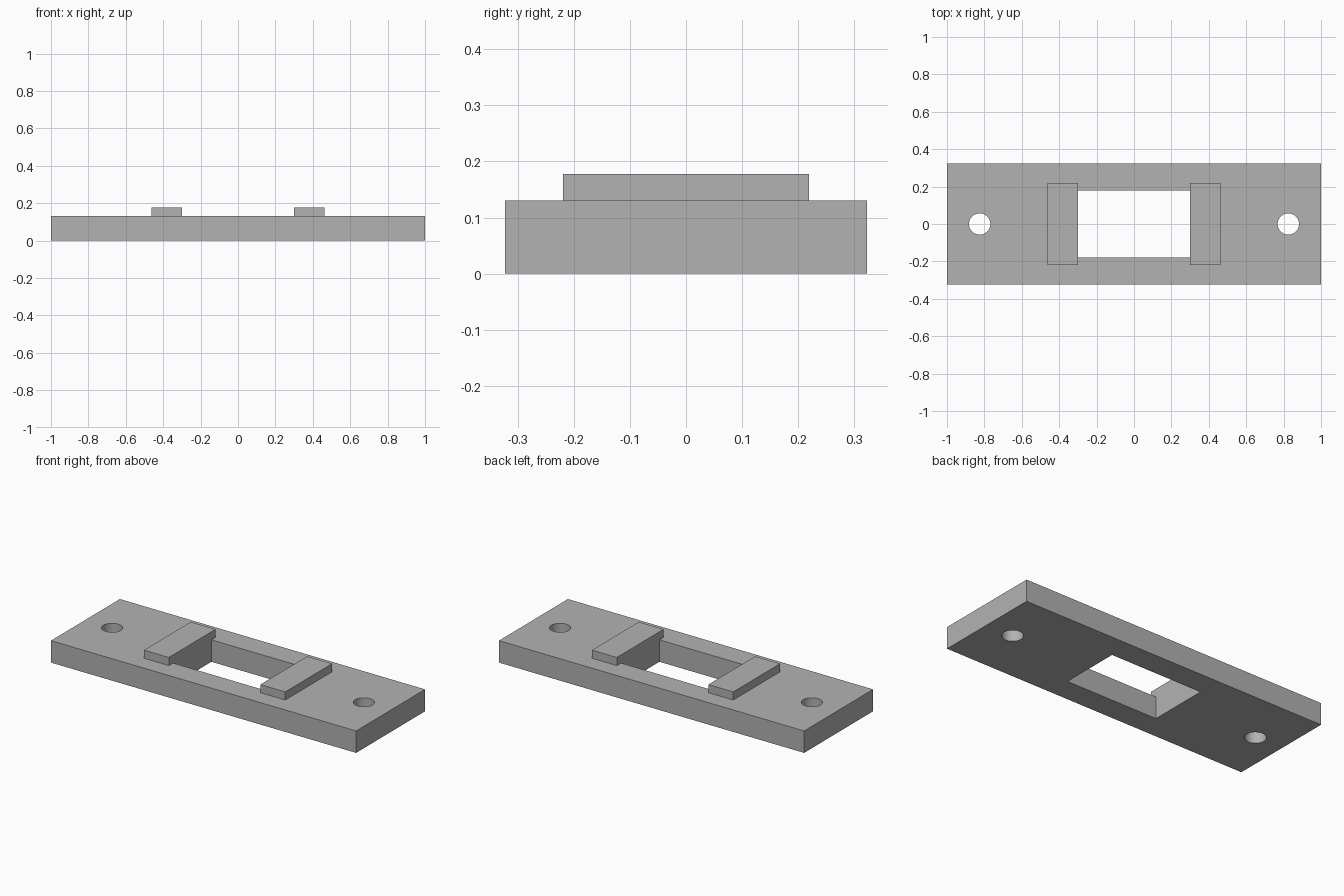
import bpy

old = bpy.data.objects.get("Cube")
if old:
    bpy.data.objects.remove(old, do_unlink=True)

grey = bpy.data.materials.new("plain grey")
grey.use_nodes = True
colour = (0.448, 0.448, 0.448, 1)
grey.diffuse_color = colour
grey.node_tree.nodes["Principled BSDF"].inputs["Base Color"].default_value = colour

PLATE_TOP = 0.13
BAR_TOP = 0.178
WINDOW_X, WINDOW_Y = 0.30, 0.18


def box(name, x, y, z):
    """Box from (low, high) ranges along each axis."""
    bpy.ops.mesh.primitive_cube_add(size=1)
    ob = bpy.context.object
    ob.name = name
    for v in ob.data.vertices:
        for i, (low, high) in enumerate((x, y, z)):
            v.co[i] = high if v.co[i] > 0 else low
    ob.data.materials.append(grey)
    return ob


def cut(target, cutter):
    """Subtract the cutter from the target, then discard the cutter."""
    mod = target.modifiers.new("cut", "BOOLEAN")
    mod.operation = "DIFFERENCE"
    mod.solver = "EXACT"
    mod.object = cutter
    bpy.context.view_layer.objects.active = target
    bpy.ops.object.modifier_apply(modifier=mod.name)
    bpy.data.objects.remove(cutter, do_unlink=True)


# Base plate with a central window
plate = box("base_plate", (-1, 1), (-0.3225, 0.3225), (0, PLATE_TOP))
cut(plate, box("window_cutter", (-WINDOW_X, WINDOW_X), (-WINDOW_Y, WINDOW_Y), (-0.1, 0.3)))

for side, name in ((1, "left"), (-1, "right")):
    # Round screw hole near each end
    bpy.ops.mesh.primitive_cylinder_add(vertices=48, radius=0.057, depth=0.5,
                                        location=(side * 0.825, 0, PLATE_TOP / 2))
    hole = bpy.context.object
    hole.data.materials.append(grey)
    cut(plate, hole)

    # Raised bar flush with the window's end wall
    x_range = sorted((side * WINDOW_X, side * 0.463))
    box(name + "_raised_bar", x_range, (-0.219, 0.219), (PLATE_TOP, BAR_TOP))

# Smooth hole walls, sharp plate edges
bpy.ops.object.select_all(action="DESELECT")
plate.select_set(True)
bpy.context.view_layer.objects.active = plate
bpy.ops.object.shade_smooth_by_angle()
